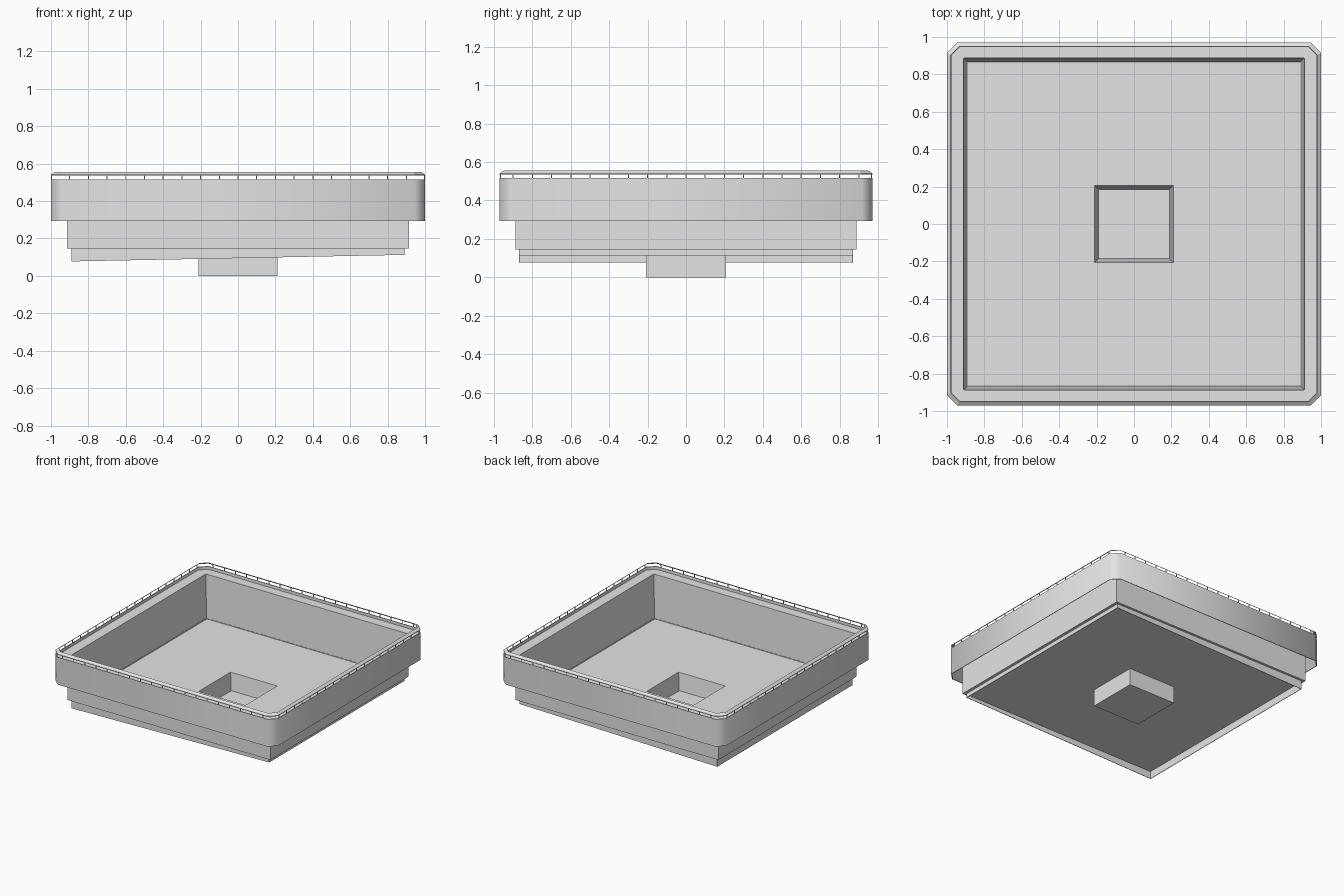
import bpy, bmesh, math

cube = bpy.data.objects.get("Cube")
if cube:
    bpy.data.objects.remove(cube, do_unlink=True)

grey = bpy.data.materials.new("light_grey")
grey.use_nodes = True
colour = (0.78, 0.78, 0.78, 1)
grey.diffuse_color = colour
grey.node_tree.nodes["Principled BSDF"].inputs["Base Color"].default_value = colour


def outline(hx, hy, z, c):
    """Rectangle, with its corners cut when c is above zero."""
    if not c:
        return [(hx, hy, z), (-hx, hy, z), (-hx, -hy, z), (hx, -hy, z)]
    return [(hx, hy - c, z), (hx - c, hy, z), (c - hx, hy, z), (-hx, hy - c, z),
            (-hx, c - hy, z), (c - hx, -hy, z), (hx - c, -hy, z), (hx, c - hy, z)]


def finish(name, bm, smooth=None):
    bmesh.ops.recalc_face_normals(bm, faces=bm.faces)
    mesh = bpy.data.meshes.new(name)
    bm.to_mesh(mesh)
    bm.free()
    mesh.materials.append(grey)
    obj = bpy.data.objects.new(name, mesh)
    bpy.context.collection.objects.link(obj)
    if smooth:
        bpy.ops.object.select_all(action="DESELECT")
        obj.select_set(True)
        bpy.context.view_layer.objects.active = obj
        bpy.ops.object.shade_smooth_by_angle(angle=math.radians(smooth))
    return obj


def loft(name, sections, ring=False, smooth=None):
    """Skin outlines; ring joins last to first, otherwise the ends are capped."""
    bm = bmesh.new()
    loops = [[bm.verts.new(p) for p in outline(*s)] for s in sections]
    pairs = list(zip(loops, loops[1:]))
    if ring:
        pairs.append((loops[-1], loops[0]))
    else:
        bm.faces.new(loops[0])
        bm.faces.new(loops[-1])
    for a, b in pairs:
        n = len(a)
        for i in range(n):
            j = (i + 1) % n
            bm.faces.new((a[i], a[j], b[j], b[i]))
    return finish(name, bm, smooth)


# Basin: straight outside, drafted inside, with a square central well
loft("basin", [
    (0.212, 0.207, 0, 0), (0.212, 0.207, 0.137, 0),
    (0.885, 0.865, 0.137, 0), (0.885, 0.865, 0.146, 0),
    (0.913, 0.889, 0.146, 0), (0.913, 0.889, 0.492, 0),
    (0.911, 0.887, 0.492, 0), (0.889, 0.867, 0.142, 0),
    (0.21, 0.205, 0.142, 0), (0.19, 0.185, 0.004, 0)])

# Thin base skirt, open underneath, its lower edge rising towards +x
base = loft("base_skirt", [
    (0.89, 0.87, 0.147, 0), (0.89, 0.87, 0.08, 0),
    (0.886, 0.866, 0.08, 0), (0.886, 0.866, 0.147, 0)], ring=True)
for v in base.data.vertices:
    if v.co.z < 0.1:
        v.co.z = 0.095 + 0.0197 * v.co.x

# Flange: ledge with a thin raised lip and a skirt open underneath
loft("flange_skirt", [
    (1, 0.97, 0.294, 0.055), (1, 0.97, 0.516, 0.055),
    (0.995, 0.965, 0.516, 0.053), (0.995, 0.965, 0.492, 0.053),
    (0.911, 0.887, 0.492, 0.002), (0.911, 0.887, 0.486, 0.002),
    (0.995, 0.965, 0.486, 0.053), (0.995, 0.965, 0.294, 0.053)],
    ring=True, smooth=50)

# Thin bevelled rail above the lip
loft("top_rail", [
    (1, 0.97, 0.536, 0.055), (1, 0.97, 0.541, 0.055),
    (0.98, 0.95, 0.556, 0.047), (0.977, 0.947, 0.553, 0.046)], ring=True)

# Small posts carrying the rail
bm = bmesh.new()
spots = []
for i in range(19):
    t = -0.9 + 0.1 * i
    for s in (-1, 1):
        spots += [(t, s * 0.967), (s * 0.997, t)]
for x, y in spots:
    made = bmesh.ops.create_cube(bm, size=1)["verts"]
    bmesh.ops.scale(bm, vec=(0.005, 0.005, 0.024), verts=made)
    bmesh.ops.translate(bm, vec=(x, y, 0.527), verts=made)
finish("rail_posts", bm)
